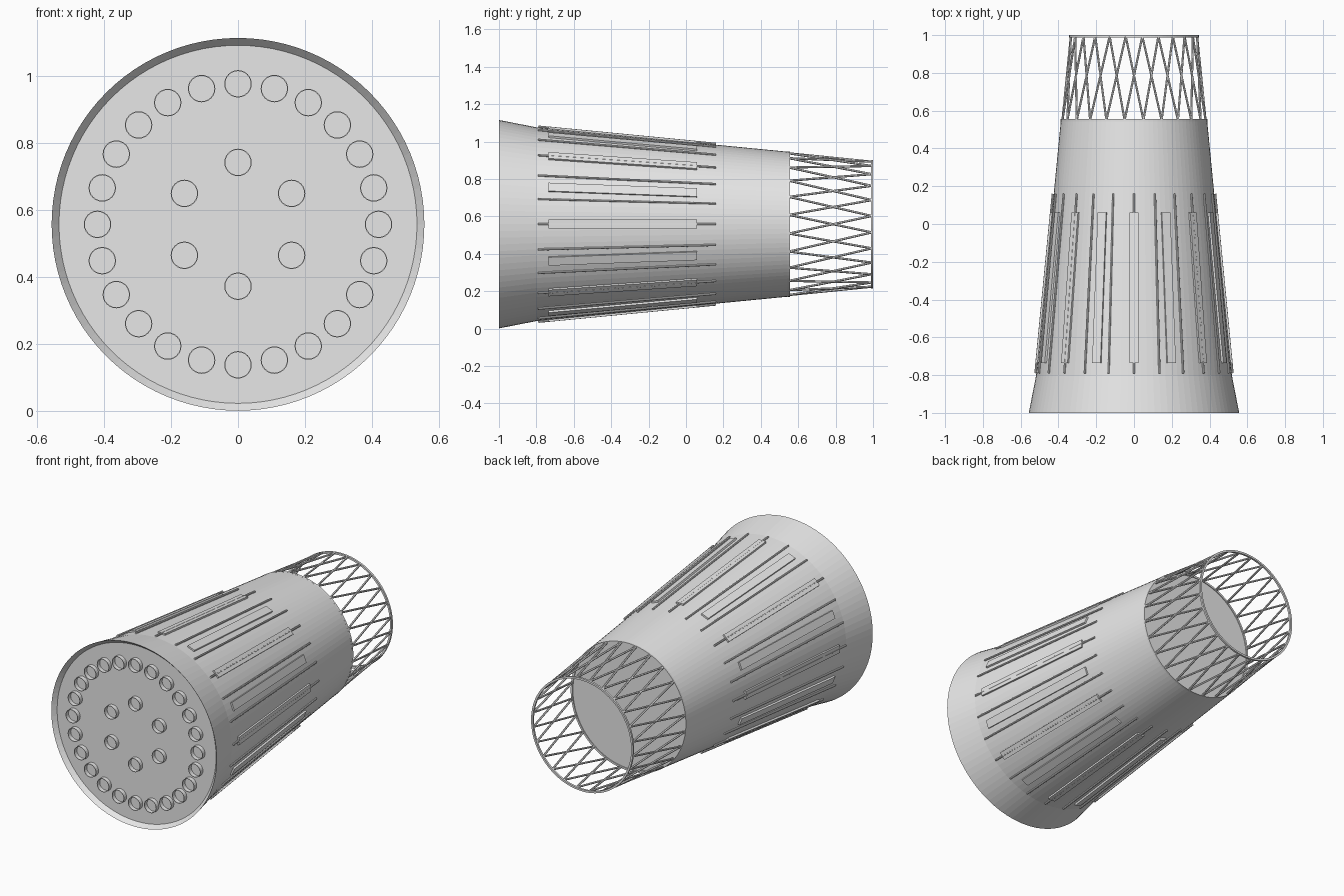
import bpy, bmesh, math
from mathutils import Vector

if "Cube" in bpy.data.objects:
    bpy.data.objects.remove(bpy.data.objects["Cube"])

ZC = 0.558            # height of the long axis
grey = bpy.data.materials.new("light_grey")
grey.diffuse_color = (0.8, 0.8, 0.8, 1)
grey.use_nodes = True
grey.node_tree.nodes["Principled BSDF"].inputs["Base Color"].default_value = grey.diffuse_color


def point(r, a, y):
    """Point at radius r and angle a (0 = +x, 90 deg = +z) around the axis."""
    return Vector((r * math.cos(a), y, ZC + r * math.sin(a)))


def hull_radius(y):
    return 0.387 + (0.55 - y) * 0.097


def finish(name, bm):
    bmesh.ops.recalc_face_normals(bm, faces=bm.faces)
    me = bpy.data.meshes.new(name)
    bm.to_mesh(me)
    bm.free()
    me.materials.append(grey)
    ob = bpy.data.objects.new(name, me)
    bpy.context.collection.objects.link(ob)
    return ob


def lathe(bm, profile, seg, closed=False, centre=(0, ZC)):
    """Spin (radius, y) points around an axis parallel to y."""
    rings = []
    for r, y in profile:
        if r == 0:
            rings.append([bm.verts.new((centre[0], y, centre[1]))] * seg)
        else:
            rings.append([bm.verts.new((centre[0] + r * math.cos(2 * math.pi * i / seg), y,
                                        centre[1] + r * math.sin(2 * math.pi * i / seg)))
                          for i in range(seg)])
    pairs = list(zip(rings, rings[1:]))
    if closed:
        pairs.append((rings[-1], rings[0]))
    for p, q in pairs:
        for i in range(seg):
            j = (i + 1) % seg
            bm.faces.new(list(dict.fromkeys((p[i], p[j], q[j], q[i]))))


def rod(bm, a, b, radius, sides=6):
    """Closed prism between two points."""
    d = (b - a).normalized()
    u = d.cross(Vector((0.31, 0.17, 0.93))).normalized()
    v = d.cross(u)
    ends = []
    for p in (a, b):
        ends.append([bm.verts.new(p + radius * (u * math.cos(2 * math.pi * i / sides)
                                                + v * math.sin(2 * math.pi * i / sides)))
                     for i in range(sides)])
    for i in range(sides):
        j = (i + 1) % sides
        bm.faces.new((ends[0][i], ends[0][j], ends[1][j], ends[1][i]))
    bm.faces.new(ends[0][::-1])
    bm.faces.new(ends[1])


# Tapered hull with flared skirt, shallow recessed base and flat rear cap
bm = bmesh.new()
lathe(bm, [(0, -0.975), (0.535, -0.975), (0.557, -1.0), (0.518, -0.8),
           (0.387, 0.55), (0, 0.55)], 96)
finish("hull", bm)

# Short open nozzle tubes: outer ring of 24 and inner ring of 6
bm = bmesh.new()
for count, ring in ((24, 0.42), (6, 0.185)):
    for i in range(count):
        c = point(ring, math.pi / 2 + 2 * math.pi * i / count, 0)
        lathe(bm, [(0.041, -0.97), (0.041, -1.0), (0.038, -1.0), (0.038, -0.97)], 24,
              closed=True, centre=(c.x, c.z))
finish("nozzles", bm)

# Long thin pipes, every 15 degrees
bm = bmesh.new()
for i in range(24):
    a = 2 * math.pi * i / 24
    rod(bm, point(hull_radius(-0.79) + 0.005, a, -0.79),
        point(hull_radius(0.16) + 0.005, a, 0.16), 0.006, 8)
finish("pipes", bm)

# Raised flat panels, every 22.5 degrees
bm = bmesh.new()
for i in range(16):
    a = 2 * math.pi * i / 16
    side = Vector((-math.sin(a), 0, math.cos(a))) * 0.024
    loops = []
    for y in (-0.735, 0.06):
        lo = point(hull_radius(y) - 0.006, a, y)
        hi = point(hull_radius(y) + 0.010, a, y)
        loops.append([bm.verts.new(p) for p in (lo - side, lo + side, hi + side, hi - side)])
    for k in range(4):
        m = (k + 1) % 4
        bm.faces.new((loops[0][k], loops[0][m], loops[1][m], loops[1][k]))
    bm.faces.new(loops[0][::-1])
    bm.faces.new(loops[1])
finish("panels", bm)

# Open lattice: crossed struts between two hoops
bm = bmesh.new()
step = 2 * math.pi / 24
for i in range(24):
    a = (i + 0.5) * step
    for turn in (-step, step):
        rod(bm, point(0.382, a, 0.55), point(0.337, a + turn, 0.994), 0.006)
finish("lattice_struts", bm)

bm = bmesh.new()
for r, y0, y1 in ((0.388, 0.543, 0.555), (0.343, 0.988, 1.0)):
    lathe(bm, [(r, y0), (r, y1), (r - 0.012, y1), (r - 0.012, y0)], 96, closed=True)
finish("lattice_hoops", bm)
